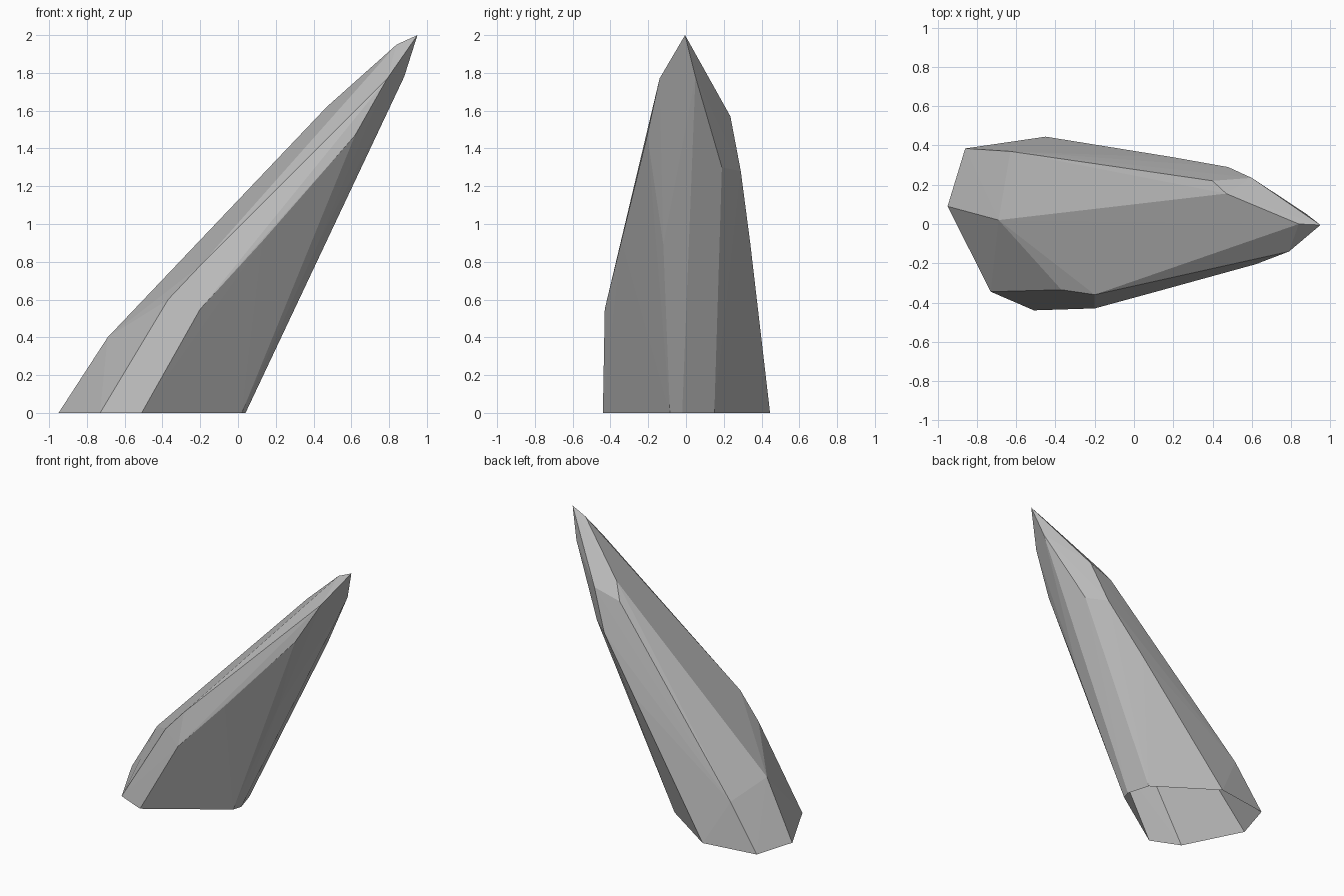
import bpy
import bmesh
from mathutils import Vector

# Remove the default cube
default_cube = bpy.data.objects.get("Cube")
if default_cube:
    bpy.data.objects.remove(default_cube, do_unlink=True)


def make_material(name, color):
    material = bpy.data.materials.new(name)
    material.use_nodes = True
    material.diffuse_color = color
    shader = material.node_tree.nodes["Principled BSDF"]
    shader.inputs["Base Color"].default_value = color
    shader.inputs["Roughness"].default_value = 0.9
    return material


def build_faceted_shard(name, corner_groups, material):
    """Wrap the corners in flat facets and leave the base open."""
    bm = bmesh.new()
    for group in corner_groups:
        for corner in group:
            bm.verts.new(Vector(corner))
    result = bmesh.ops.convex_hull(bm, input=bm.verts[:])
    unused = [v for v in bm.verts if not v.link_faces]
    bmesh.ops.delete(bm, geom=unused, context="VERTS")

    # Outward normals while the hull is still closed
    bmesh.ops.recalc_face_normals(bm, faces=bm.faces[:])
    base = [f for f in bm.faces if all(v.co.z < 0.001 for v in f.verts)]
    bmesh.ops.delete(bm, geom=base, context="FACES")

    mesh = bpy.data.meshes.new(name)
    bm.to_mesh(mesh)
    bm.free()
    mesh.materials.append(material)
    for polygon in mesh.polygons:
        polygon.use_smooth = False
    shard = bpy.data.objects.new(name, mesh)
    bpy.context.collection.objects.link(shard)
    return shard


# Outline of the foot, standing on the ground
foot = [
    (-.95, .09, 0), (-.86, .385, 0), (-.45, .445, 0), (-.01, .15, 0),
    (.04, -.02, 0), (.02, -.085, 0), (-.51, -.44, 0), (-.73, -.345, 0),
]

# Lower shoulder, where the slope of the upper side changes
shoulder = [
    (-.69, .02, .4), (-.63, .37, .33), (-.37, -.335, .6),
    (-.2, -.36, .78), (-.2, -.43, .55),
]

# Bend across the middle of the overhanging side
belly = [(.13, -.34, .91), (.42, -.12, .89), (.42, .17, .9), (.2, .34, .9)]

# Upper shoulder, where the shard starts to taper
taper = [
    (.62, -.205, 1.47), (.61, -.13, 1.63), (.47, .155, 1.62), (.4, .22, 1.51),
    (.48, .29, 1.28), (.6, .235, 1.57), (.61, .19, 1.3),
]

# Narrow point
point = [(.79, -.14, 1.77), (.88, .05, 1.78), (.84, 0, 1.95), (.95, -.005, 2)]

stone_grey = make_material("stone grey", (.5, .5, .5, 1))
build_faceted_shard("rock_shard", [foot, shoulder, belly, taper, point], stone_grey)
